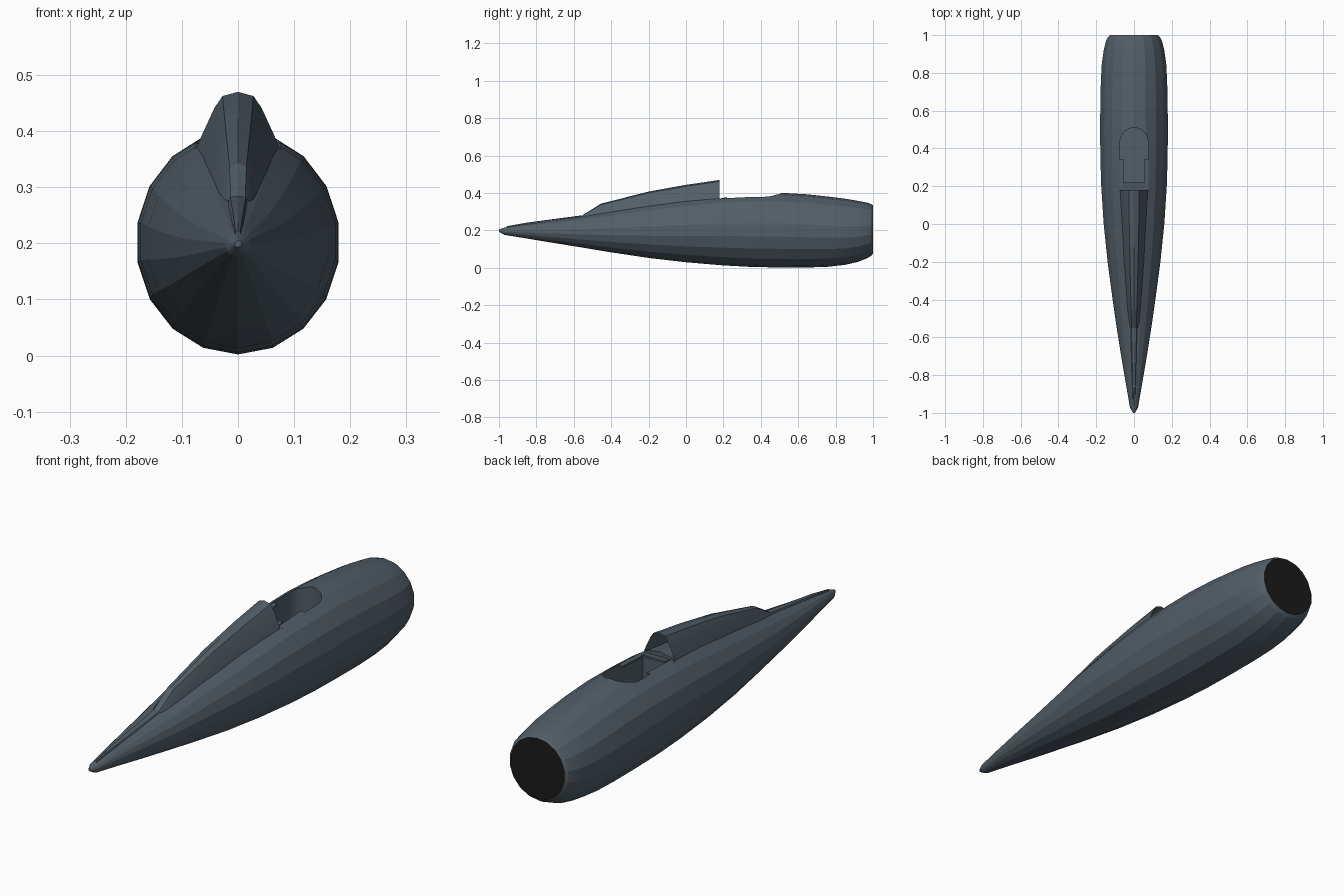
import bpy, bmesh, math

if "Cube" in bpy.data.objects:
    bpy.data.objects.remove(bpy.data.objects["Cube"])


def material(name, rgb):
    m = bpy.data.materials.new(name)
    m.diffuse_color = (*rgb, 1)
    m.use_nodes = True
    m.node_tree.nodes["Principled BSDF"].inputs["Base Color"].default_value = m.diffuse_color
    return m


SLATE = material("slate grey", (0.085, 0.112, 0.138))
BLACK = material("black", (0.011, 0.011, 0.011))


def loft(name, rings, closed=True, caps=(), mats=(SLATE,), angle=15):
    """Skin a list of equal-length point rings; caps lists the ring ends to fill."""
    bm = bmesh.new()
    rows = [[bm.verts.new(p) for p in ring] for ring in rings]
    n = len(rows[0])
    for a, b in zip(rows, rows[1:]):
        for i in range(n if closed else n - 1):
            j = (i + 1) % n
            bm.faces.new((a[i], a[j], b[j], b[i]))
    for end in caps:
        f = bm.faces.new(rows[end])
        if end == -1 and len(mats) > 1:
            f.material_index = 1
    bmesh.ops.recalc_face_normals(bm, faces=bm.faces)
    me = bpy.data.meshes.new(name)
    bm.to_mesh(me)
    bm.free()
    ob = bpy.data.objects.new(name, me)
    bpy.context.collection.objects.link(ob)
    for m in mats:
        me.materials.append(m)
    smooth(ob, angle)
    return ob


def smooth(ob, angle):
    bpy.ops.object.select_all(action='DESELECT')
    ob.select_set(True)
    bpy.context.view_layer.objects.active = ob
    bpy.ops.object.shade_smooth_by_angle(angle=math.radians(angle))


# Fuselage: 18-sided sections given as y, half width, bottom, top
sections = [
    (-1.0, .006, .193, .205), (-.97, .022, .176, .216), (-.85, .043, .157, .235),
    (-.7, .069, .132, .256), (-.55, .093, .108, .278), (-.4, .115, .083, .305),
    (-.2, .142, .053, .34), (0, .163, .03, .37), (.2, .176, .013, .393),
    (.35, .181, .005, .4), (.5, .182, .002, .402), (.65, .181, .002, .393),
    (.76, .178, .006, .381), (.85, .173, .016, .37), (.92, .163, .032, .358),
    (.97, .15, .052, .348), (.99, .14, .064, .341), (1.0, .128, .077, .334)]


def ellipse(y, w, lo, hi, n=18):
    c, r = (lo + hi) / 2, (hi - lo) / 2
    return [(w * math.sin(2 * math.pi * i / n), y, c - r * math.cos(2 * math.pi * i / n))
            for i in range(n)]


fuselage = loft("fuselage", [ellipse(*s) for s in sections],
                caps=(0, -1), mats=(SLATE, BLACK))

# Cockpit opening: straight sides with a round front end
outline = [(-.076, .18), (.076, .18)] + [
    (.076 * math.cos(math.pi * i / 14), .425 + .085 * math.sin(math.pi * i / 14))
    for i in range(15)]
cutter = loft("cockpit_cutter", [[(x, y, z) for x, y in outline] for z in (.22, .6)],
              caps=(0, 1))
cutter.hide_render = True
cut = fuselage.modifiers.new("cockpit", 'BOOLEAN')
cut.operation = 'DIFFERENCE'
cut.solver = 'EXACT'
cut.object = cutter
bpy.context.view_layer.objects.active = fuselage
bpy.ops.object.modifier_apply(modifier="cockpit")
bpy.data.objects.remove(cutter)
smooth(fuselage, 15)

# Sill ledges around the rear half of the cockpit
for name, x0, x1, y0, y1 in (("left_sill", -.077, -.055, .18, .345),
                             ("right_sill", .055, .077, .18, .345),
                             ("rear_sill", -.055, .055, .18, .22)):
    loft(name, [[(x0, y0, z), (x1, y0, z), (x1, y1, z + .008), (x0, y1, z + .008)]
                for z in (.362, .37)], caps=(0, -1))

# Raised fairing behind the cockpit, open at its forward end
half = [(1, 0), (.84, .28), (.55, .73), (.36, .93), (0, 1)]
arch = half + [(-x, z) for x, z in reversed(half[:-1])]


def fairing_ring(y, w, base, top):
    return [(x * w, y, base + (top - base) * z) for x, z in arch]


loft("headrest_fairing", [fairing_ring(*s) for s in (
    (-.55, .036, .25, .284), (-.455, .042, .262, .343), (-.2, .06, .305, .408),
    (0, .07, .335, .444), (.18, .077, .362, .47))], closed=False)

# Low spine running to the tail tip
loft("tail_spine", [[(w, y, z - .02), (w * .5, y, z - .002), (0, y, z),
                     (-w * .5, y, z - .002), (-w, y, z - .02)] for y, w, z in (
    (-.96, .008, .222), (-.85, .014, .242), (-.7, .02, .262), (-.5, .03, .288))],
     closed=False)
